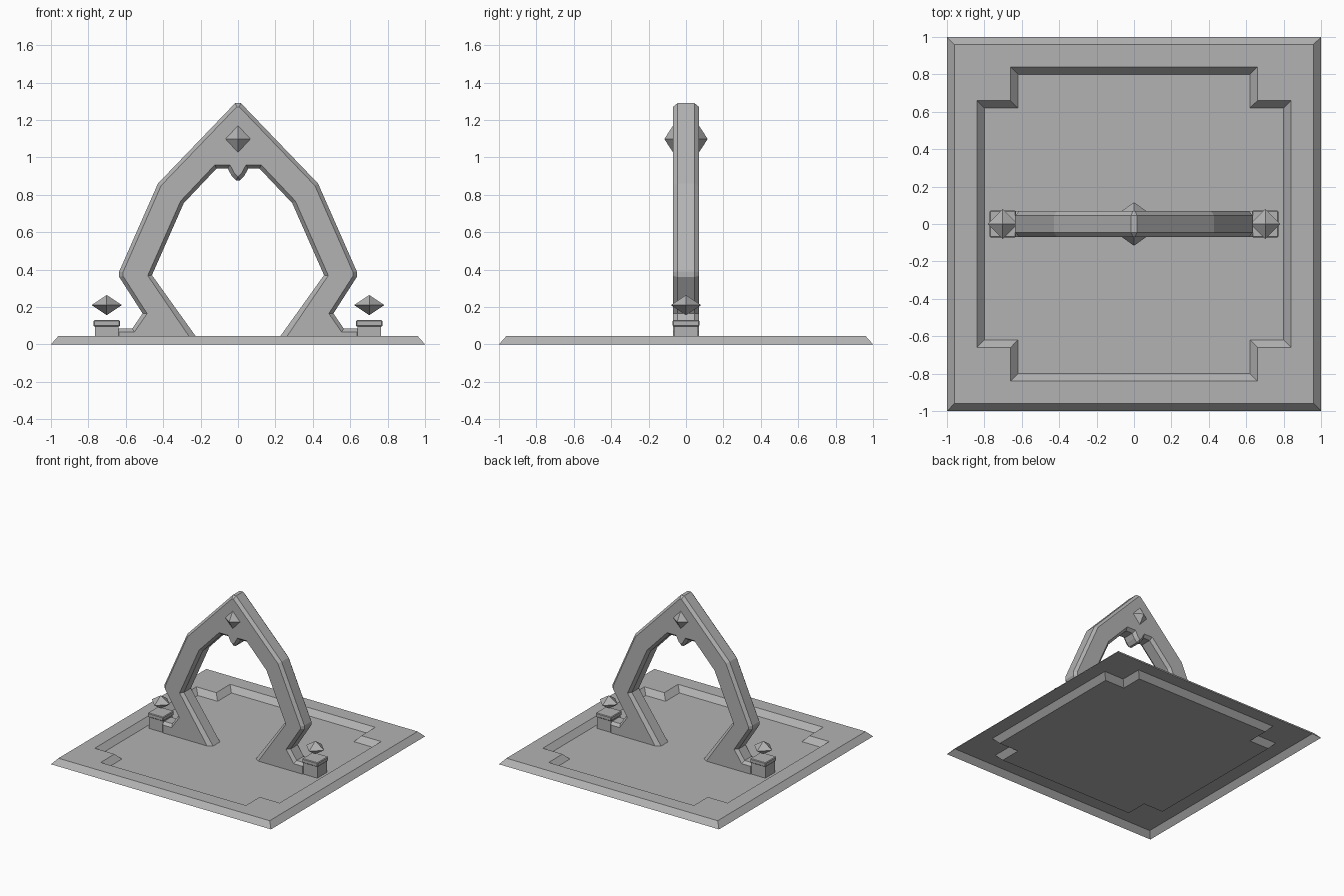
import bpy, bmesh
from mathutils import Matrix, Vector

if "Cube" in bpy.data.objects:
    bpy.data.objects.remove(bpy.data.objects["Cube"])

# Dark grey stone used on every part
stone = bpy.data.materials.new("dark_stone")
stone.diffuse_color = (0.45, 0.45, 0.45, 1)
stone.use_nodes = True
stone.node_tree.nodes["Principled BSDF"].inputs["Base Color"].default_value = stone.diffuse_color


def finish(bm, name):
    me = bpy.data.meshes.new(name)
    bm.to_mesh(me)
    bm.free()
    me.materials.append(stone)
    ob = bpy.data.objects.new(name, me)
    bpy.context.collection.objects.link(ob)
    return ob


def loop(bm, pts, z):
    return [bm.verts.new((x, y, z)) for x, y in pts]


def walls(bm, a, b):
    n = len(a)
    for i in range(n):
        j = (i + 1) % n
        bm.faces.new((a[i], a[j], b[j], b[i]))


def square(h):
    return [(-h, -h), (h, -h), (h, h), (-h, h)]


def notched(a, b):
    # square outline of half size a with corners stepped in to b
    q = [(a, b), (b, b), (b, a)]
    out = []
    for _ in range(4):
        out += q
        q = [(-y, x) for x, y in q]
    return out


# Floor plate: open-bottomed sheet with sloped rim and sunken notched panel
H = 0.045
bm = bmesh.new()
rim_low, rim_top = loop(bm, square(1.0), 0), loop(bm, square(0.96), H)
pan_top, pan_low = loop(bm, notched(0.84, 0.66), H), loop(bm, notched(0.80, 0.62), 0)
walls(bm, rim_low, rim_top)
walls(bm, pan_top, pan_low)
floor = bm.faces.new(pan_low)
edges = [bm.edges.get((l[i], l[i - 1])) for l in (rim_top, pan_top) for i in range(len(l))]
bmesh.ops.triangle_fill(bm, edges=edges, use_beauty=True, use_dissolve=False)
bmesh.ops.recalc_face_normals(bm, faces=bm.faces)
bm.normal_update()
if floor.normal.z < 0:
    bmesh.ops.reverse_faces(bm, faces=bm.faces)
finish(bm, "floor_plate")

# Pointed arch: half profile mirrored, extruded, then bevelled front and back
half = [(0.015, 1.29), (0.428, 0.86), (0.635, 0.39), (0.635, 0.36), (0.51, 0.165),
        (0.565, 0.085), (0.655, 0.085), (0.655, -0.02), (0.195, -0.02), (0.46, 0.37),
        (0.29, 0.755), (0.115, 0.94), (0.055, 0.94), (0.035, 0.903), (0.01, 0.876)]
outline = half + [(-x, z) for x, z in reversed(half)]
bm = bmesh.new()
front = [bm.verts.new((x, -0.045, z)) for x, z in outline]
back = [bm.verts.new((x, 0.045, z)) for x, z in outline]
walls(bm, front, back)
caps = [bm.faces.new(front), bm.faces.new(back)]
bmesh.ops.recalc_face_normals(bm, faces=bm.faces)
for cap in caps:
    bmesh.ops.inset_region(bm, faces=[cap], thickness=0.02, depth=0.024, use_even_offset=True)
for v in bm.verts:
    v.co.z = max(v.co.z, 0.0)
finish(bm, "arch")


def gem(name, loc, size):
    bm = bmesh.new()
    for i in range(3):
        for s in (-1, 1):
            p = Vector(loc)
            p[i] += s * size[i]
            bm.verts.new(p)
    bmesh.ops.convex_hull(bm, input=bm.verts)
    bmesh.ops.recalc_face_normals(bm, faces=bm.faces)
    finish(bm, name)


def box(name, loc, size, bevel):
    bm = bmesh.new()
    bmesh.ops.create_cube(bm, size=1,
                          matrix=Matrix.Translation(loc) @ Matrix.Diagonal((*size, 1)))
    if bevel:
        bmesh.ops.bevel(bm, geom=bm.edges[:], offset=bevel, segments=1, affect='EDGES')
    finish(bm, name)


# Side posts with caps and floating gems; gems set in the arch front and back
for s, side in ((-1, "left"), (1, "right")):
    x = 0.702 * s
    box("post_" + side, (x, 0, 0.05), (0.126, 0.126, 0.10), 0)
    box("post_cap_" + side, (x, 0, 0.112), (0.142, 0.142, 0.034), 0.005)
    gem("floating_gem_" + side, (x, 0, 0.21), (0.081, 0.081, 0.054))
    gem("arch_gem_" + ("front" if s < 0 else "back"), (0, 0.063 * s, 1.098), (0.075, 0.053, 0.081))
